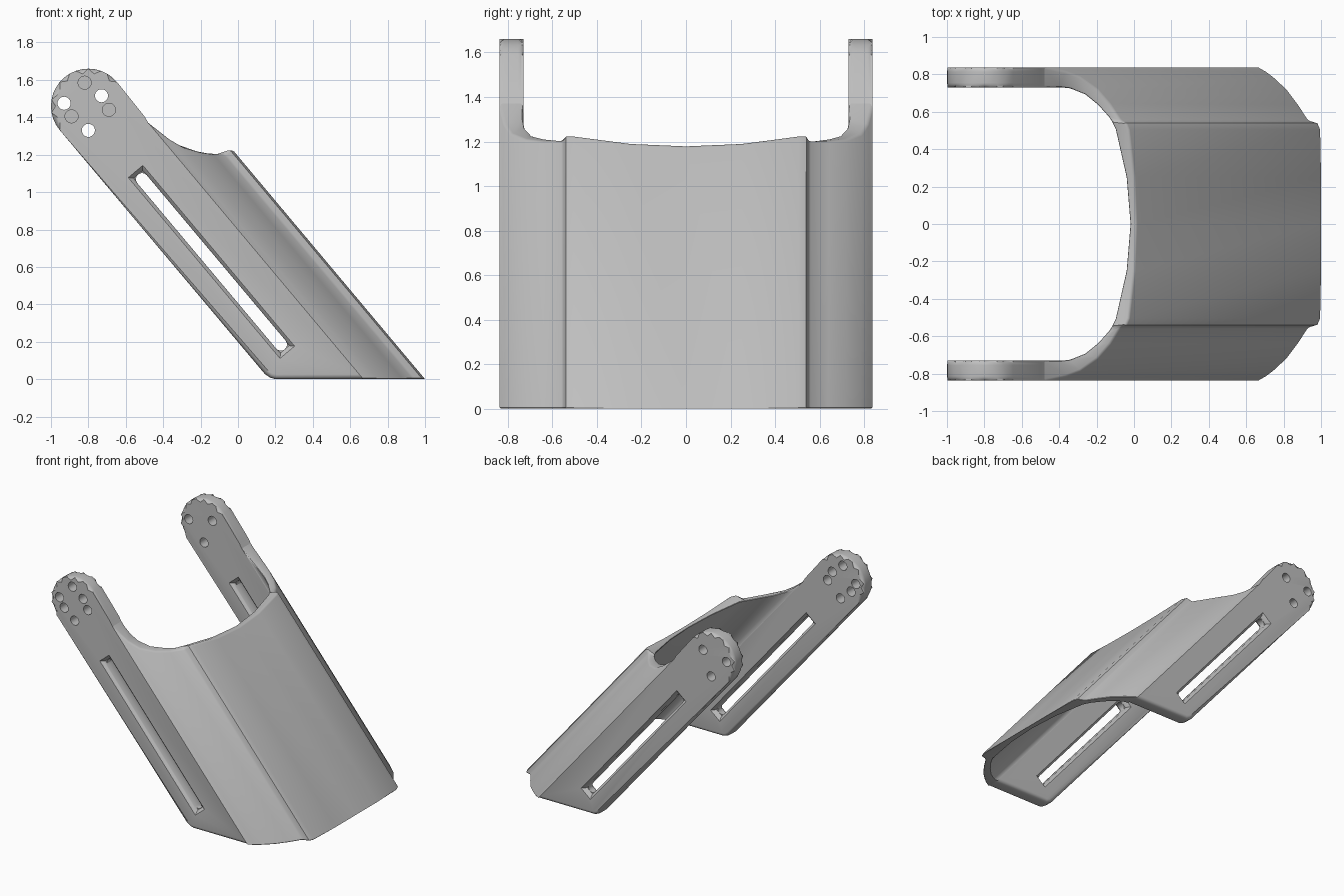
import bpy, bmesh, math
from mathutils import Vector

cube = bpy.data.objects.get("Cube")
if cube:
    bpy.data.objects.remove(cube)

LEAN = 0.839                      # backward shift in x per unit of height
ALONG = Vector((-0.643, 0, 0.766))
ACROSS = Vector((0.766, 0, 0.643))
Y_IN, Y_OUT = 0.73, 0.838

grey = bpy.data.materials.new("plain_grey")
grey.use_nodes = True
grey.diffuse_color = (0.52, 0.52, 0.52, 1)
grey.node_tree.nodes["Principled BSDF"].inputs["Base Color"].default_value = (0.52, 0.52, 0.52, 1)


def make_object(name, bm):
    bmesh.ops.recalc_face_normals(bm, faces=bm.faces)
    mesh = bpy.data.meshes.new(name)
    bm.to_mesh(mesh)
    bm.free()
    mesh.materials.append(grey)
    ob = bpy.data.objects.new(name, mesh)
    bpy.context.collection.objects.link(ob)
    return ob


def activate(ob):
    bpy.ops.object.select_all(action='DESELECT')
    ob.select_set(True)
    bpy.context.view_layer.objects.active = ob


def smooth(ob):
    activate(ob)
    bpy.ops.object.shade_smooth_by_angle(angle=math.radians(28))


def loft(rings):
    """Closed solid through rings of equal point count."""
    bm = bmesh.new()
    loops = [[bm.verts.new(p) for p in ring] for ring in rings]
    for a, b in zip(loops, loops[1:]):
        for i in range(len(a)):
            j = (i + 1) % len(a)
            bm.faces.new((a[i], a[j], b[j], b[i]))
    bm.faces.new(loops[0])
    bm.faces.new(loops[-1])
    return bm


def circle(cx, cz, r, y, n=24):
    return [(cx + r * math.cos(math.tau * i / n), y, cz + r * math.sin(math.tau * i / n))
            for i in range(n)]


def slot_ring(hl, hw, y, rounded):
    """Slot outline lying along the arm."""
    mid = Vector((-0.142, y, 0.627))
    if not rounded:
        return [mid + ALONG * a * hl + ACROSS * b * hw
                for a, b in ((1, 1), (1, -1), (-1, -1), (-1, 1))]
    pts = []
    for end in (1, -1):
        for i in range(9):
            t = math.pi * i / 8
            pts.append(mid + ALONG * end * (hl - hw + hw * math.sin(t))
                       + ACROSS * end * hw * math.cos(t))
    return pts


def cut(ob, bm):
    cutter = make_object("cutter", bm)
    cutter.hide_render = True
    mod = ob.modifiers.new("cut", 'BOOLEAN')
    mod.operation = 'DIFFERENCE'
    mod.solver = 'EXACT'
    mod.object = cutter
    activate(ob)
    bpy.ops.object.modifier_apply(modifier=mod.name)
    bpy.data.objects.remove(cutter)


# Side arms: leaning plate with round head, long slot and bolt holes
def make_arm(name, s, holes):
    profile = [(0.67, 0), (0.2, 0), (0.172, 0.008), (0.143, 0.028)]
    for i in range(19):
        t = math.radians(220 - 10 * i)
        profile.append((-0.8 + 0.2 * math.cos(t), 1.46 + 0.2 * math.sin(t)))
    profile += [(-0.5, 1.405), (0.67 - 1.37 * LEAN, 1.37)]
    bm = loft([[(x, s * y, z) for x, z in profile] for y in (Y_IN, Y_OUT)])

    def on_crease(v):
        return abs(v.co.x + LEAN * v.co.z - 0.67) < 0.003

    rim = [e for e in bm.edges if abs(e.verts[0].co.y - e.verts[1].co.y) < 0.01
           and not all(on_crease(v) for v in e.verts)]
    bmesh.ops.bevel(bm, geom=rim, offset=0.025, segments=4, profile=0.5, affect='EDGES')
    ob = make_object(name, bm)

    cut(ob, loft([slot_ring(0.61, 0.033, s * y, True) for y in (0.6, 1.0)]))
    for face, out in ((Y_OUT, 1), (Y_IN, -1)):
        cut(ob, loft([slot_ring(0.61 + g, 0.03 + g, s * (face + out * d), False)
                      for g, d in ((0, -0.03), (0.006, -0.014), (0.022, 0.001), (0.024, 0.05))]))
    for x, z in holes:
        cut(ob, loft([circle(x, z, 0.035, s * y) for y in (0.6, 1.0)]))
    smooth(ob)


shared = [(-0.93, 1.475), (-0.73, 1.515), (-0.8, 1.33)]
extra = [(-0.82, 1.585), (-0.89, 1.405), (-0.69, 1.44)]
make_arm("right_arm", -1, shared + extra)
make_arm("left_arm", 1, shared)

# Curved back shell: (x at floor, y, top height) from the arm to the centre
outer = [(0.67, Y_OUT, 1.37), (0.71, 0.815, 1.28), (0.75, 0.785, 1.235), (0.82, 0.72, 1.21),
         (0.88, 0.64, 1.2), (0.932, 0.56, 1.2), (0.948, 0.551, 1.205), (0.985, 0.54, 1.225),
         (1, 0.505, 1.225), (1, 0.25, 1.19), (1, 0, 1.178)]
inner = [(0.67, Y_IN, 1.37), (0.69, Y_IN, 1.3), (0.715, 0.722, 1.26), (0.765, 0.69, 1.225),
         (0.82, 0.635, 1.21), (0.87, 0.57, 1.2), (0.88, 0.555, 1.2), (0.888, 0.54, 1.2),
         (0.905, 0.505, 1.2), (0.95, 0.25, 1.185), (0.965, 0, 1.178)]


def mirrored(pts):
    return pts + [(u, -y, z) for u, y, z in reversed(pts[:-1])]


bm = bmesh.new()
rows = []
for o, i in zip(mirrored(outer), mirrored(inner)):
    rows.append([bm.verts.new((u - LEAN * z, y, z))
                 for u, y, z in ((o[0], o[1], 0), o, i, (i[0], i[1], 0))])
for a, b in zip(rows, rows[1:]):
    for k in range(4):
        j = (k + 1) % 4
        bm.faces.new((a[k], a[j], b[j], b[k]))
rim = []
for a, b in zip(rows, rows[1:]):
    rim += [bm.edges.get((a[k], b[k])) for k in range(3)]
bmesh.ops.bevel(bm, geom=rim, offset=0.011, segments=3, profile=0.5, affect='EDGES')
smooth(make_object("back_shell", bm))
